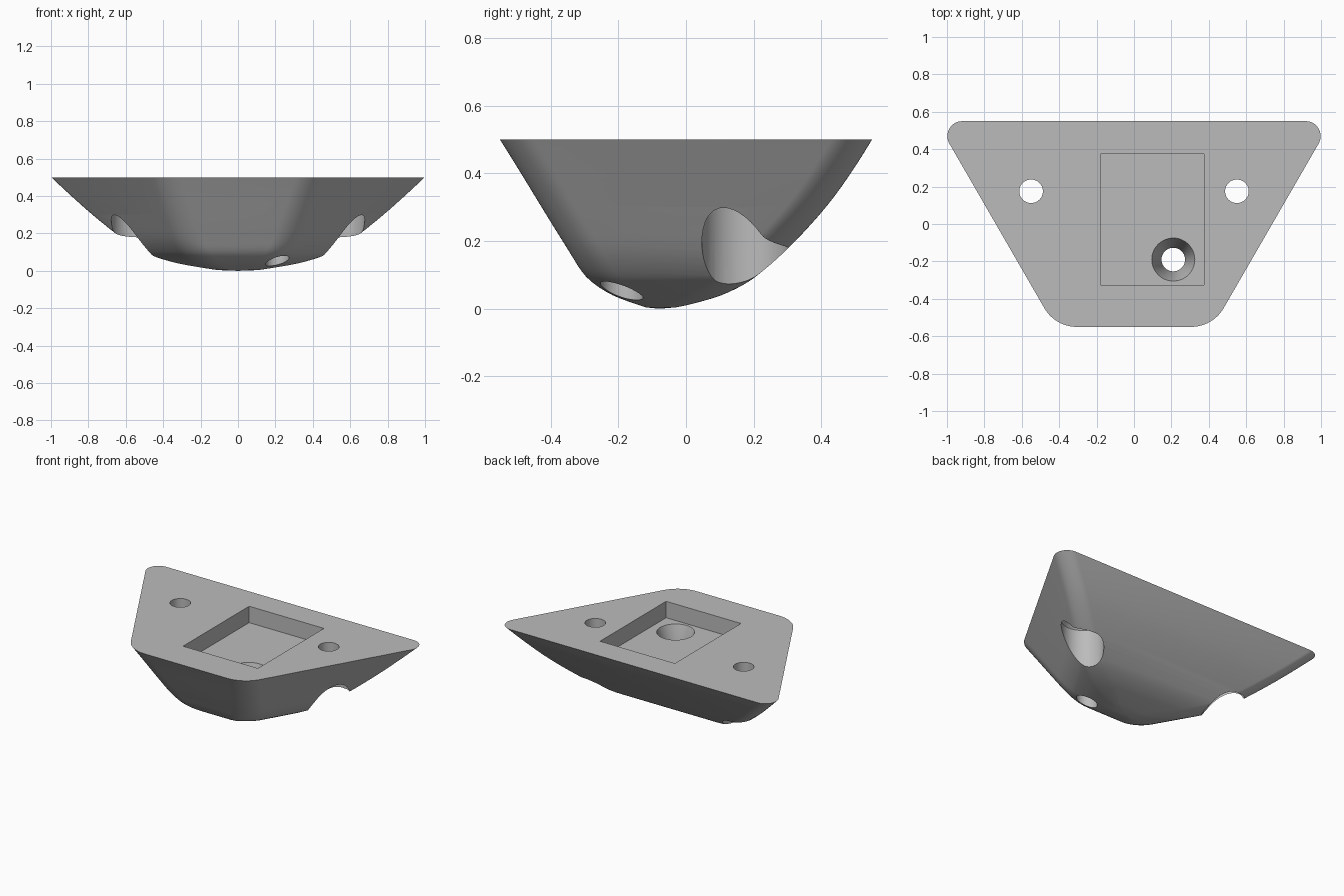
import bpy, bmesh, math
from mathutils import Vector

if "Cube" in bpy.data.objects:
    bpy.data.objects.remove(bpy.data.objects["Cube"])

grey = bpy.data.materials.new("plain grey")
grey.use_nodes = True
grey.diffuse_color = (0.5, 0.5, 0.5, 1)
grey.node_tree.nodes["Principled BSDF"].inputs["Base Color"].default_value = (0.5, 0.5, 0.5, 1)


def make_object(name, bm):
    bmesh.ops.recalc_face_normals(bm, faces=bm.faces)
    mesh = bpy.data.meshes.new(name)
    bm.to_mesh(mesh)
    bm.free()
    mesh.materials.append(grey)
    obj = bpy.data.objects.new(name, mesh)
    bpy.context.collection.objects.link(obj)
    return obj


def bridge(bm, a, b):
    for i in range(len(a)):
        j = (i + 1) % len(a)
        bm.faces.new((a[i], a[j], b[j], b[i]))


def arc(cx, cy, r, start, end, steps=12):
    angles = [math.radians(start + (end - start) * i / steps) for i in range(steps + 1)]
    return [(cx + r * math.cos(a), cy + r * math.sin(a)) for a in angles]


def trapezoid(front, back, side, r_front, r_back):
    """Rounded trapezoid whose sides lean out at 30 degrees from the y axis."""
    cos30 = math.cos(math.radians(30))
    yf, yb = front + r_front, back - r_back
    xf = (side - r_front + yf / 2) / cos30
    xb = (side - r_back + yb / 2) / cos30
    right = arc(xf, yf, r_front, -90, -30) + arc(xb, yb, r_back, -30, 90)
    return right + [(-x, y) for x, y in reversed(right)]


def smooth_rows(rows, steps=3):
    """Catmull-Rom interpolation of the section parameters."""
    result = []
    for i in range(len(rows) - 1):
        a, b, c, d = (Vector(rows[min(max(k, 0), len(rows) - 1)]) for k in range(i - 1, i + 3))
        for s in range(steps):
            t = s / steps
            result.append(b + 0.5 * t * (c - a + t * (2 * a - 5 * b + 4 * c - d
                                                      + t * (3 * (b - c) + d - a))))
    return result + [Vector(rows[-1])]


# Body sections: height, front edge, back edge, side offset, front and back corner radius
sections = [
    (0.50, -0.55, 0.55, 0.64, 0.20, 0.08),
    (0.42, -0.50, 0.50, 0.591, 0.20, 0.08),
    (0.33, -0.445, 0.437, 0.536, 0.20, 0.08),
    (0.25, -0.396, 0.37, 0.487, 0.20, 0.08),
    (0.17, -0.346, 0.293, 0.436, 0.20, 0.08),
    (0.11, -0.308, 0.225, 0.385, 0.20, 0.08),
    (0.074, -0.272, 0.175, 0.34, 0.19, 0.075),
    (0.04, -0.217, 0.105, 0.27, 0.16, 0.07),
    (0.016, -0.155, 0.025, 0.18, 0.10, 0.05),
    (0.004, -0.118, -0.03, 0.12, 0.04, 0.02),
]
bm = bmesh.new()
rings = []
for z, *shape in smooth_rows(sections):
    rings.append([bm.verts.new((x, y, z)) for x, y in trapezoid(*shape)])
for upper, lower in zip(rings, rings[1:]):
    bridge(bm, upper, lower)
bm.faces.new(rings[0])
tip = bm.verts.new((0, -0.08, 0))
for i, v in enumerate(rings[-1]):
    bm.faces.new((v, rings[-1][i - 1], tip))
body = make_object("mounting_wedge", bm)


def lathe(name, x, y, profile, sides=48):
    bm = bmesh.new()
    loops = []
    for r, z in profile:
        loops.append([bm.verts.new((x + r * math.cos(math.tau * i / sides),
                                    y + r * math.sin(math.tau * i / sides), z))
                      for i in range(sides)])
    for a, b in zip(loops, loops[1:]):
        bridge(bm, a, b)
    bm.faces.new(loops[0])
    bm.faces.new(loops[-1])
    return make_object(name, bm)


# Rectangular pocket in the top
bm = bmesh.new()
bmesh.ops.create_cube(bm, size=1)
bmesh.ops.scale(bm, vec=(0.555, 0.70, 0.4), verts=bm.verts)
bmesh.ops.translate(bm, vec=(0.0975, 0.025, 0.59), verts=bm.verts)
cutters = [make_object("pocket_cutter", bm)]

# Countersunk hole in the pocket floor
cutters.append(lathe("pocket_hole_cutter", 0.21, -0.19,
                     [(0.063, -0.2), (0.063, 0.22), (0.115, 0.39), (0.115, 0.45)]))

# Screw holes with wide bores that break out through the sloping sides
for name, x in (("left", 0.55), ("right", -0.55)):
    cutters.append(lathe(name + "_screw_cutter", x, 0.175,
                         [(0.128, -0.2), (0.128, 0.33), (0.063, 0.41), (0.063, 0.7)]))

bpy.ops.object.select_all(action='DESELECT')
bpy.context.view_layer.objects.active = body
body.select_set(True)
for cutter in cutters:
    cutter.hide_render = True
    mod = body.modifiers.new(cutter.name, 'BOOLEAN')
    mod.operation = 'DIFFERENCE'
    mod.solver = 'EXACT'
    mod.object = cutter
    bpy.ops.object.modifier_apply(modifier=mod.name)
    bpy.data.objects.remove(cutter)

bpy.ops.object.shade_smooth_by_angle(angle=math.radians(30))
